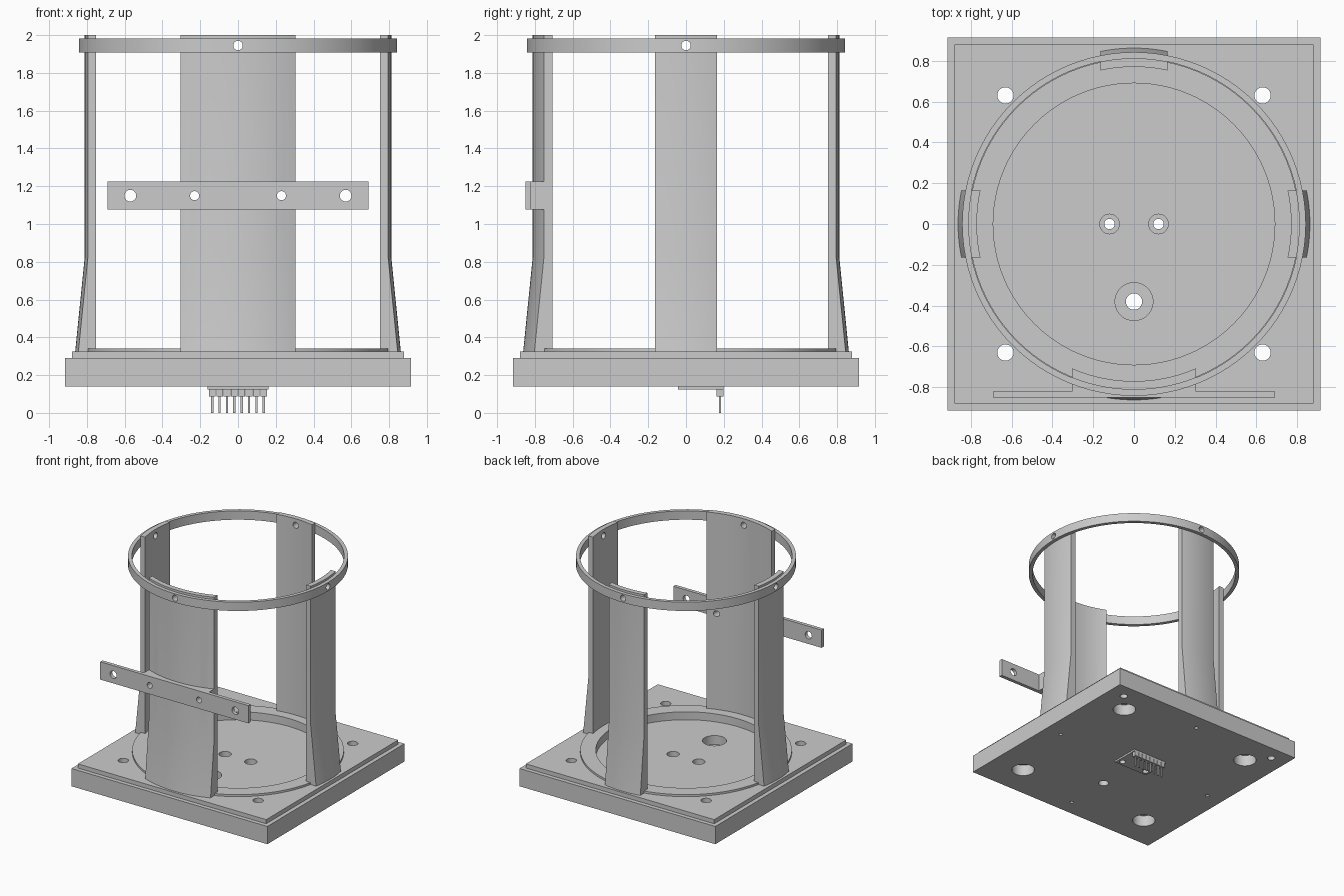
import bpy, math
from mathutils import Matrix

if "Cube" in bpy.data.objects:
    bpy.data.objects.remove(bpy.data.objects["Cube"])


def loft(name, rings, closed=False):
    """Skin equal-length outlines; closed joins last to first, otherwise ends are capped."""
    n, k = len(rings[0]), len(rings)
    verts = [p for r in rings for p in r]
    faces = []
    for i in range(k if closed else k - 1):
        a, b = i * n, ((i + 1) % k) * n
        faces += [(a + j, a + (j + 1) % n, b + (j + 1) % n, b + j) for j in range(n)]
    if not closed:
        faces += [tuple(reversed(range(n))), tuple(range((k - 1) * n, k * n))]
    me = bpy.data.meshes.new(name)
    me.from_pydata(verts, [], faces)
    ob = bpy.data.objects.new(name, me)
    bpy.context.collection.objects.link(ob)
    return ob


def box(name, x0, x1, y0, y1, z0, z1):
    return loft(name, [[(x0, y0, z), (x1, y0, z), (x1, y1, z), (x0, y1, z)] for z in (z0, z1)])


def circle(r, z, n):
    return [(r * math.cos(2 * math.pi * i / n), r * math.sin(2 * math.pi * i / n), z) for i in range(n)]


def tube(name, ri, ro, z0, z1, n=96):
    return loft(name, [circle(r, z, n) for r, z in ((ri, z0), (ro, z0), (ro, z1), (ri, z1))], True)


def drill(ob, axis, pos, r, a, b, n=32):
    """Cut a round hole along an axis, from a to b; pos holds the other two coordinates."""
    cut = loft("cutter", [circle(r, a, n), circle(r, b, n)])
    cut.hide_render = True
    if axis == 'z':
        m = Matrix.Translation((pos[0], pos[1], 0))
    elif axis == 'y':
        m = Matrix.Translation((pos[0], 0, pos[1])) @ Matrix.Rotation(-math.pi / 2, 4, 'X')
    else:
        m = Matrix.Translation((0, pos[0], pos[1])) @ Matrix.Rotation(math.pi / 2, 4, 'Y')
    cut.data.transform(m)
    mod = ob.modifiers.new("hole", 'BOOLEAN')
    mod.operation, mod.solver, mod.object = 'DIFFERENCE', 'EXACT', cut
    bpy.context.view_layer.objects.active = ob
    bpy.ops.object.modifier_apply(modifier=mod.name)
    bpy.data.objects.remove(cut)


def arc(r, half, n=24):
    """Points on a front-facing arc, from x=-half to x=half."""
    t = math.asin(half / r)
    return [(r * math.sin(-t + 2 * t * i / n), -r * math.cos(-t + 2 * t * i / n)) for i in range(n + 1)]


# stepped square base
def square(s, z):
    return [(-s, -s, z), (s, -s, z), (s, s, z), (-s, s, z)]


base = loft("base_plate", [square(.915, .14), square(.915, .29), square(.88, .29), square(.88, .325)])
drill(base, 'z', (0, 0), .69, .275, .5, 96)
for sx in (-1, 1):
    for sy in (-1, 1):
        drill(base, 'z', (sx * .63, sy * .63), .04, 0, .5)
        drill(base, 'z', (sx * .63, sy * .63), .09, .1, .235)
    drill(base, 'z', (sx * .12, 0), .025, 0, .5)
    drill(base, 'z', (sx * .12, 0), .048, .2, .5)
    drill(base, 'z', (sx * .77, .79), .03, .1, .25)
    drill(base, 'z', (sx * .765, 0), .015, .1, .25)
    drill(base, 'z', (0, sx * .775), .015, .1, .25)
drill(base, 'z', (0, -.38), .04, 0, .5)
drill(base, 'z', (0, -.38), .093, .2, .5)

# locating rim and top hoop
rim = tube("base_rim", .69, .81, .31, .342)
hoop = tube("top_hoop", .812, .842, 1.908, 1.982)
for ax in 'xy':
    for a, b in ((-1, -.5), (.5, 1)):
        drill(hoop, ax, (0, 1.945), .025, a, b)
smooth = [base, rim, hoop]

# curved uprights with flared feet
for name, half, turn in (("front", .305, 0), ("right", .165, 1), ("back", .165, 2), ("left", .165, 3)):
    outer, inner = arc(.812, half), arc(.77, half)[::-1]
    rings = [[(x, y - s, z) for x, y in outer] + [(x, y, z) for x, y in inner]
             for z, s in ((.325, .05), (.82, 0), (2, 0))]
    panel = loft(name + "_upright", rings)
    drill(panel, 'y', (0, 1.945), .025, -1, -.5)
    if turn == 0:
        for x in (-.23, .23):
            drill(panel, 'y', (x, 1.15), .024, -1, -.5)
    panel.data.transform(Matrix.Rotation(turn * math.pi / 2, 4, 'Z'))
    smooth.append(panel)

# cross bar with a middle block that fits the front upright
outline = [(-.305, -.82), (-.692, -.82), (-.692, -.85), (.692, -.85), (.692, -.82), (.305, -.82)]
outline += arc(.81, .304)[::-1]
bar = loft("cross_bar", [[(x, y, z) for x, y in outline] for z in (1.076, 1.226)])
for s in (-1, 1):
    drill(bar, 'y', (s * .57, 1.15), .031, -1, -.5)
    drill(bar, 'y', (s * .23, 1.15), .024, -1, -.5)
smooth.append(bar)

# circuit board with pin header underneath
board = box("circuit_board", -.162, .162, -.043, .198, .125, .14)
for s in (-1, 1):
    drill(board, 'z', (s * .12, 0), .025, 0, .5)
smooth.append(board)
for i in range(8):
    x = -.1365 + i * .039
    box("header_block", x - .0175, x + .0175, .162, .198, .086, .125)
    box("header_pin", x - .006, x + .006, .174, .186, 0, .086)

# smooth curved faces, keep edges sharp
bpy.ops.object.select_all(action='DESELECT')
for ob in smooth:
    ob.select_set(True)
bpy.context.view_layer.objects.active = base
bpy.ops.object.shade_smooth_by_angle(angle=math.radians(25))
